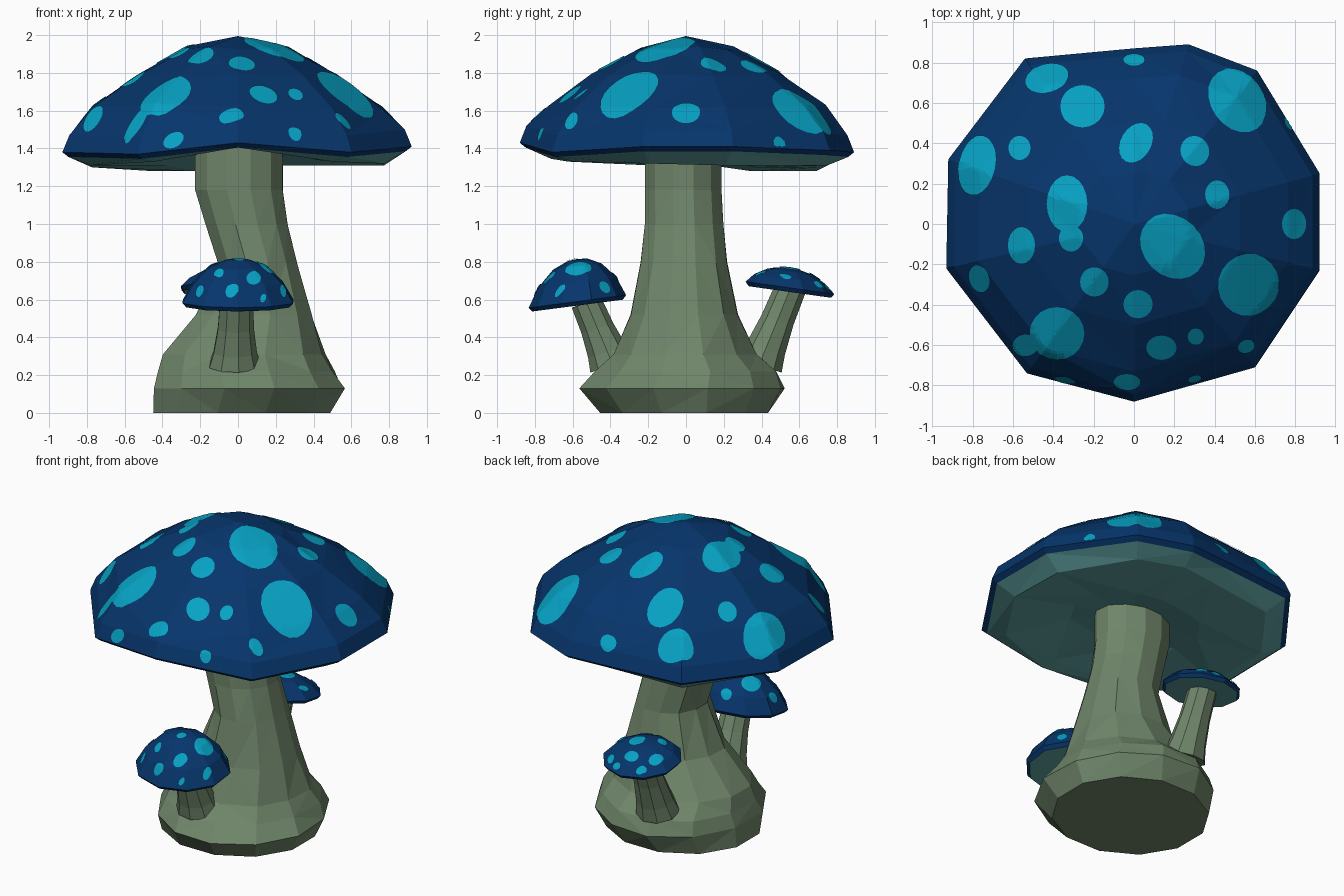
import bpy, bmesh, math, random
from mathutils import Vector
from mathutils.bvhtree import BVHTree

if "Cube" in bpy.data.objects:
    bpy.data.objects.remove(bpy.data.objects["Cube"])

random.seed(4)


def material(name, rgb):
    m = bpy.data.materials.new(name)
    m.diffuse_color = (*rgb, 1)
    m.use_nodes = True
    m.node_tree.nodes["Principled BSDF"].inputs["Base Color"].default_value = m.diffuse_color
    return m


BLUE = material("deep_blue", (0.002, 0.036, 0.15))
CYAN = material("cyan_spot", (0.002, 0.36, 0.55))
GREEN = material("sage_stem", (0.160, 0.238, 0.145))
TEAL = material("teal_gills", (0.11, 0.34, 0.34))


def finish(bm, name, mats):
    mesh = bpy.data.meshes.new(name)
    bm.to_mesh(mesh)
    for m in mats:
        mesh.materials.append(m)
    ob = bpy.data.objects.new(name, mesh)
    bpy.context.collection.objects.link(ob)
    return ob


def loft(name, rings, mats, bottom, top, blue_from=0):
    """Join rings from bottom to top; bands from blue_from up use the last material."""
    bm = bmesh.new()
    vs = [[bm.verts.new(p) for p in r] for r in rings]
    n = len(rings[0])
    b, t = bm.verts.new(bottom), bm.verts.new(top)
    last = len(mats) - 1
    for i in range(n):
        j = (i + 1) % n
        bm.faces.new((b, vs[0][j], vs[0][i]))
        for k in range(len(vs) - 1):
            f = bm.faces.new((vs[k][i], vs[k][j], vs[k + 1][j], vs[k + 1][i]))
            f.material_index = last if k >= blue_from else 0
        f = bm.faces.new((vs[-1][i], vs[-1][j], t))
        f.material_index = last
    bmesh.ops.triangulate(bm, faces=bm.faces[:])
    bm.normal_update()
    tree = BVHTree.FromBMesh(bm)
    finish(bm, name, mats)
    bm.free()
    return tree


def spots(name, tree, ellipses):
    """Thin elliptical plates draped on a cap from above."""
    bm = bmesh.new()

    def drape(x, y):
        p, nrm, _, _ = tree.ray_cast(Vector((x, y, 5)), Vector((0, 0, -1)))
        if p is None:
            p, nrm, _, _ = tree.find_nearest(Vector((x, y, 1.45)))
            nrm = Vector((x, y, 0.3)).normalized()
        return bm.verts.new(p + nrm * 0.005)

    for x, y, rx, ry, rot in ellipses:
        c, s = math.cos(math.radians(rot)), math.sin(math.radians(rot))
        n, steps = 20, max(2, int(max(rx, ry) / 0.015))
        mid, prev = drape(x, y), None
        for k in range(1, steps + 1):
            ring = []
            for i in range(n):
                a = math.tau * i / n
                u, v = rx * k / steps * math.cos(a), ry * k / steps * math.sin(a)
                ring.append(drape(x + u * c - v * s, y + u * s + v * c))
            for i in range(n):
                j = (i + 1) % n
                if prev:
                    bm.faces.new((prev[i], ring[i], ring[j], prev[j]))
                else:
                    bm.faces.new((mid, ring[i], ring[j]))
            prev = ring
    finish(bm, name, [CYAN])
    bm.free()


def oval(cx, cy, rx, ry, z, n, tilt=0, turn=0, jitter=0):
    pts = []
    for i in range(n):
        a = math.tau * i / n + turn
        q = 1 + random.uniform(-jitter, jitter)
        dy = ry * math.sin(a) * q
        pts.append((cx + rx * math.cos(a) * q, cy + dy, z + tilt * dy))
    return pts


# Main stem: z, centre x, radius x, centre y, radius y
STEM = [(0, .02, .485, -.01, .46), (.13, .06, .515, -.025, .555), (.22, .04, .48, .0, .49),
        (.31, .03, .44, -.01, .39), (.52, .09, .315, -.01, .295), (.8, .10, .22, -.01, .235),
        (1.0, .045, .225, -.01, .215), (1.18, .005, .24, -.015, .21), (1.44, .005, .24, -.015, .21)]
loft("main_stem", [oval(cx, cy, rx, ry, z, 12, turn=.26, jitter=.025 if 0 < z < 1 else 0)
                   for z, cx, rx, cy, ry in STEM], [GREEN], (.02, -.01, 0), (.005, -.015, 1.46))

# Main cap: rim x, y, z, then outer and inner underside heights
RIM = [(0, -.88, 1.43, 1.41, 1.43), (.6, -.71, 1.38, 1.33, 1.41), (.92, -.23, 1.41, 1.32, 1.36),
       (.92, .25, 1.41, 1.31, 1.34), (.61, .76, 1.39, 1.31, 1.31), (.27, .89, 1.38, 1.31, 1.30),
       (0, .87, 1.38, 1.30, 1.30), (-.54, .82, 1.38, 1.28, 1.28), (-.92, .32, 1.38, 1.30, 1.31),
       (-.93, -.22, 1.38, 1.31, 1.35), (-.53, -.74, 1.37, 1.33, 1.40)]
rings = [[(x * .42, y * .42, c) for x, y, z, b, c in RIM],
         [(x * .84, y * .84, b) for x, y, z, b, c in RIM],
         [(x * .965, y * .965, z - .025) for x, y, z, b, c in RIM],
         [(x, y, z) for x, y, z, b, c in RIM],
         [(x * .96, y * .96, z + .09) for x, y, z, b, c in RIM]]
for s, h in ((.83, 1.62), (.57, 1.795), (.29, 1.93)):
    rings.append([(x * s, y * s, h + random.uniform(-.012, .012)) for x, y, *_ in RIM])
tree = loft("main_cap", rings, [TEAL, BLUE], (0, 0, 1.38), (0, 0, 1.995), 2)
spots("main_cap_spots", tree, [
    (-.43, .72, .11, .07, 15), (-.255, .58, .11, .105, 0), (0, .81, .055, .03, 0),
    (.51, .61, .13, .17, 35), (.01, .4, .075, .105, -30), (.3, .36, .07, .075, 20),
    (.41, .145, .06, .07, 0), (-.775, .29, .09, .15, -12), (-.565, .375, .055, .06, 0),
    (-.33, .1, .1, .14, 0), (-.31, -.07, .06, .065, 0), (-.555, -.105, .067, .09, 0),
    (.19, -.11, .145, .175, 45), (.79, 0, .06, .075, 0), (-.765, -.27, .05, .07, 20),
    (-.195, -.285, .07, .072, 0), (.02, -.395, .072, .07, 0), (.565, -.3, .15, .155, -30),
    (-.38, -.54, .135, .13, 0), (-.535, -.6, .065, .055, 0), (.135, -.61, .075, .06, 0),
    (.305, -.555, .04, .04, 0), (.555, -.605, .042, .033, 20), (-.035, -.78, .065, .04, 0),
    (-.34, -.77, .055, .016, -12), (.3, -.765, .035, .016, 15), (.765, .495, .02, .035, 30)])


# Small mushrooms growing from the base
def small_mushroom(name, cx, cy, rx, ry, z, h, tilt, foot, marks):
    rings = [oval(cx, cy, rx * s, ry * s, z + h * k - d, 10, tilt, .3)
             for s, k, d in ((.93, 0, .022), (1, 0, 0), (.8, .45, 0), (.5, .82, 0), (.2, .98, 0))]
    tree = loft(name + "_cap", rings, [TEAL, BLUE], (cx, cy, z - .02), (cx, cy, z + h), 0)
    # Spots are squeezed along the slope so they look round on the dome
    spots(name + "_cap_spots", tree,
          [(cx + u * rx, cy + v * ry, r * (1 - .55 * math.hypot(u, v)), r,
            math.degrees(math.atan2(v * ry, u * rx))) for u, v, r in marks])
    fx, fy, fz = foot
    tx, ty, tz = cx - .01, cy + (.05 if cy < 0 else 0), z - .01
    rings = []
    for t, r in ((0, .14), (.22, .118), (.6, .098), (1, .092)):
        rings.append(oval(fx + (tx - fx) * t, fy + (ty - fy) * t, r, r * .88, fz + (tz - fz) * t, 9,
                          -.3 if cy > 0 else .3))
    loft(name + "_stem", rings, [GREEN], foot, (tx, ty, tz + .01))


small_mushroom("front_mushroom", 0, -.575, .308, .258, .59, .225, .13, (-.02, -.385, .25), [
    (-.33, -.45, .03), (.27, -.57, .042), (-.65, -.5, .03), (-.1, -.8, .034), (.43, -.78, .018),
    (.77, -.35, .028), (.48, .02, .07), (.65, .55, .033), (-.42, .3, .06), (-.78, .05, .033),
    (-.1, .75, .035), (.02, -.1, .03)])
small_mushroom("back_mushroom", -.065, .55, .248, .235, .662, .105, -.14, (-.065, .385, .25), [
    (.15, 0, .055), (.5, .65, .035), (-.6, .3, .048), (-.05, .55, .045), (-.35, -.35, .04),
    (.7, -.1, .035), (-.45, .72, .032), (.3, -.65, .04), (.2, .82, .028)])
